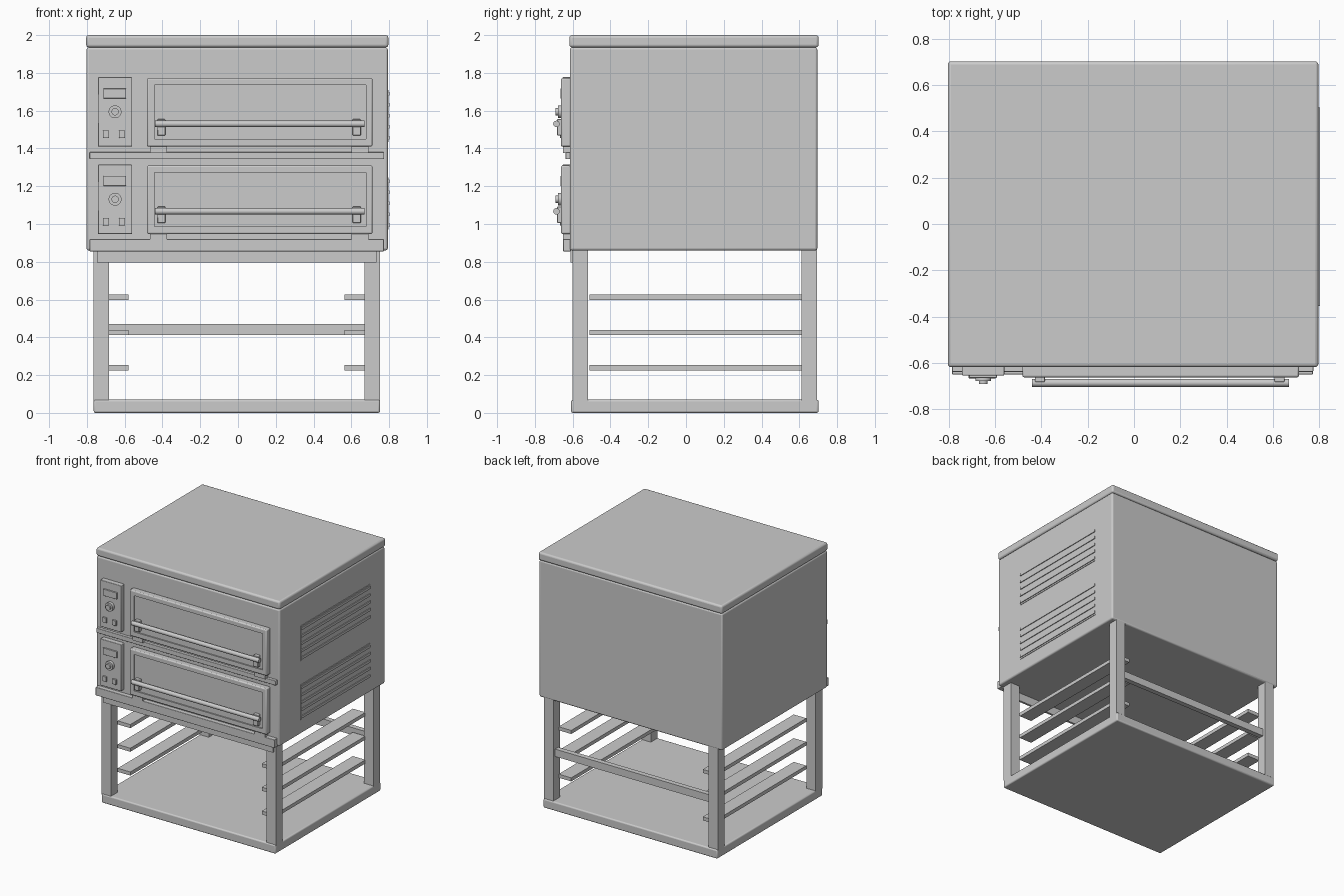
import bpy
from math import pi

if "Cube" in bpy.data.objects:
    bpy.data.objects.remove(bpy.data.objects["Cube"])


def box(name, x, y, z, bevel=0.0, segments=2):
    """Box from (min, max) ranges on each axis, optionally with rounded edges."""
    bpy.ops.mesh.primitive_cube_add(
        size=1, location=[(a + b) / 2 for a, b in (x, y, z)])
    ob = bpy.context.object
    ob.name = name
    ob.scale = [b - a for a, b in (x, y, z)]
    bpy.ops.object.transform_apply(location=False, rotation=False, scale=True)
    if bevel:
        m = ob.modifiers.new("rounded_edges", 'BEVEL')
        m.width, m.segments = bevel, segments
        bpy.ops.object.shade_smooth_by_angle()
    return ob


def rod(name, centre, radius, length, axis, sides=32):
    rot = (0, pi / 2, 0) if axis == 'x' else (pi / 2, 0, 0)
    bpy.ops.mesh.primitive_cylinder_add(
        vertices=sides, radius=radius, depth=length, location=centre, rotation=rot)
    bpy.context.object.name = name
    bpy.ops.object.shade_smooth_by_angle()
    return bpy.context.object


# Oven body and lid
FRONT = -0.615
box("oven_body", (-0.802, 0.793), (FRONT, 0.695), (0.86, 1.935), 0.012, 3)
box("oven_lid", (-0.804, 0.796), (-0.618, 0.702), (1.935, 2.0), 0.014, 3)

# Front trim strips
box("lower_trim", (-0.785, 0.772), (-0.65, FRONT + 0.005), (0.855, 0.92), 0.003)
box("middle_trim", (-0.785, 0.774), (-0.638, FRONT + 0.005), (1.343, 1.38), 0.003)
box("front_apron", (-0.747, 0.733), (-0.612, -0.595), (0.795, 0.865))

# Stand: base shelf, legs, tray rails, rear crossbar
box("base_shelf", (-0.764, 0.752), (-0.608, 0.702), (0, 0.07), 0.01, 3)
for side, lx, rx in (("left", (-0.765, -0.683), (-0.69, -0.58)),
                     ("right", (0.67, 0.752), (0.565, 0.675))):
    box(f"{side}_front_leg", lx, (-0.602, -0.52), (0.06, 0.87))
    box(f"{side}_rear_leg", lx, (0.612, 0.693), (0.06, 0.87))
    for i, z in enumerate((0.225, 0.412, 0.598)):
        box(f"{side}_tray_rail_{i + 1}", rx, (-0.51, 0.62), (z, z + 0.028))
box("rear_crossbar", (-0.69, 0.675), (0.63, 0.67), (0.412, 0.47))

# Two identical oven decks
for deck, dz in (("upper", 0.0), ("lower", -0.463)):
    def zr(a, b):
        return (a + dz, b + dz)

    # Door: backing window and a raised frame around it
    door_y = (-0.662, FRONT + 0.005)
    box(f"{deck}_door_window", (-0.46, 0.695), (-0.652, FRONT + 0.005), zr(1.43, 1.755))
    frame = box(f"{deck}_door_frame", (-0.482, 0.712), door_y, zr(1.41, 1.772), 0.008)
    hole = box(f"{deck}_door_cutter", (-0.443, 0.678), (-0.75, -0.5), zr(1.45, 1.735))
    hole.hide_render = True
    hole.hide_set(True)
    cut = frame.modifiers.new("window_opening", 'BOOLEAN')
    cut.object, cut.operation = hole, 'DIFFERENCE'

    # Hinge feet, handle brackets and handle bar
    for side, hx, bx in (("left", (-0.465, -0.375), (-0.427, -0.385)),
                         ("right", (0.6, 0.692), (0.607, 0.65))):
        box(f"{deck}_{side}_hinge", hx, (-0.65, FRONT + 0.005), zr(1.375, 1.415))
        box(f"{deck}_{side}_handle_bracket", bx, (-0.682, -0.648), zr(1.468, 1.555), 0.004)
    rod(f"{deck}_door_handle", (0.115, -0.686, 1.53 + dz), 0.017, 1.11, 'x')

    # Control panel with display, dial and buttons
    box(f"{deck}_control_panel", (-0.742, -0.56), (-0.654, FRONT + 0.005), zr(1.41, 1.777), 0.004)
    box(f"{deck}_display", (-0.712, -0.592), (-0.664, -0.65), zr(1.665, 1.717), 0.002)
    rod(f"{deck}_dial", (-0.651, -0.663, 1.594 + dz), 0.034, 0.028, 'y')
    rod(f"{deck}_dial_cap", (-0.651, -0.679, 1.594 + dz), 0.019, 0.022, 'y')
    for i, x in enumerate((-0.715, -0.63)):
        box(f"{deck}_button_{i + 1}", (x, x + 0.033), (-0.666, -0.65), zr(1.455, 1.495), 0.002)

    # Side vent: thin plate with louvre slats
    box(f"{deck}_vent_plate", (0.785, 0.797), (-0.358, 0.505), zr(1.435, 1.71))
    for i in range(5):
        z = 1.447 + i * 0.058
        box(f"{deck}_vent_slat_{i + 1}", (0.79, 0.803), (-0.355, 0.502), zr(z, z + 0.02))
